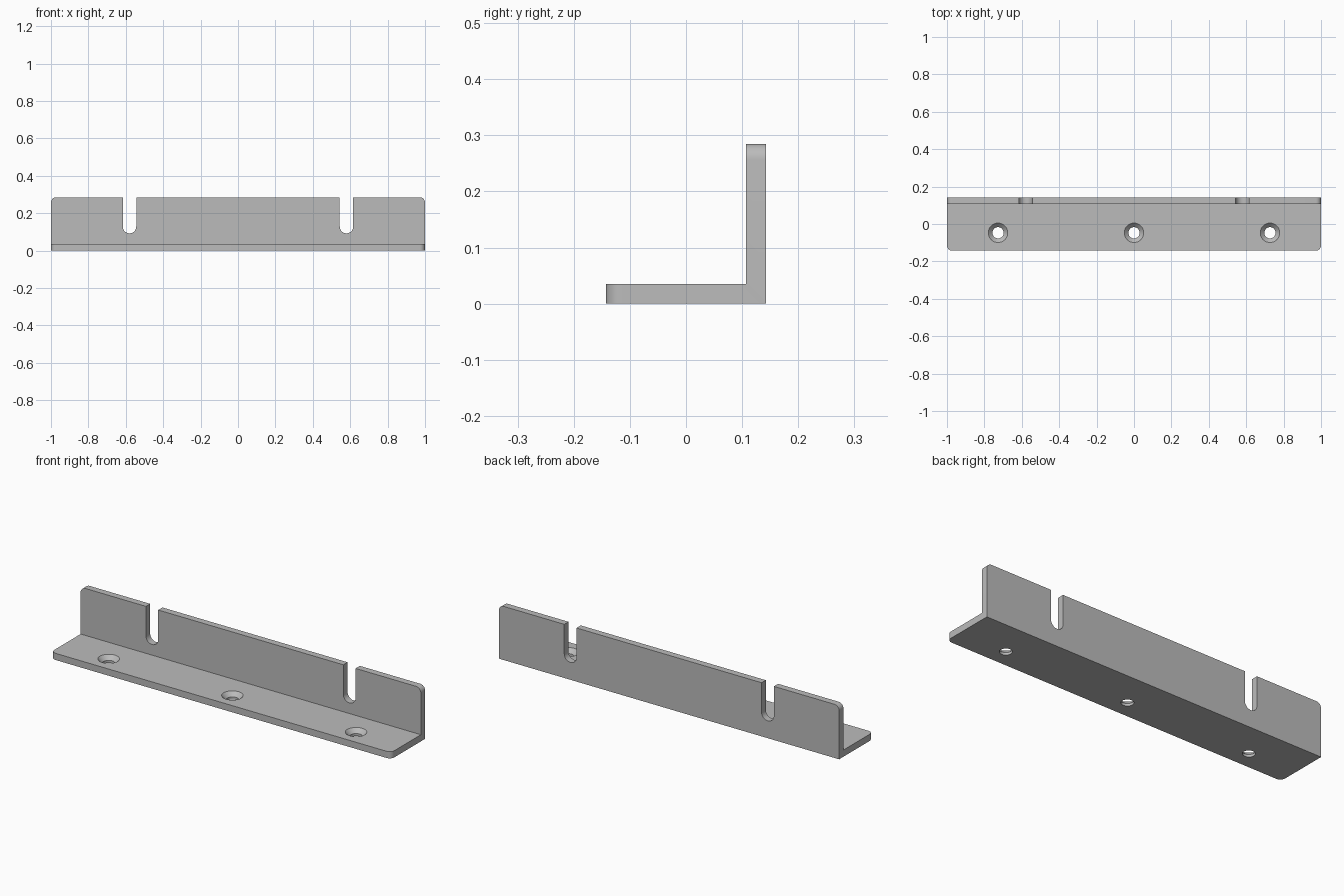
import bpy, bmesh, math
from mathutils import Matrix, Vector

LENGTH, DEPTH, HEIGHT, THICK = 2.0, 0.285, 0.285, 0.0355
CORNER = 0.028
SLOT_X, SLOT_R, SLOT_BOTTOM = 0.58, 0.036, 0.092
HOLE_X, HOLE_Y, HOLE_R, SINK_R = 0.727, -0.047, 0.03, 0.052
SINK_DEPTH = SINK_R - HOLE_R

cube = bpy.data.objects.get("Cube")
if cube:
    bpy.data.objects.remove(cube, do_unlink=True)

# Plain grey metal
grey = bpy.data.materials.new("grey metal")
grey.use_nodes = True
colour = (0.5, 0.5, 0.5, 1)
grey.diffuse_color = colour
grey.node_tree.nodes["Principled BSDF"].inputs["Base Color"].default_value = colour


def prism(name, outline, vector):
    """Extrude a closed outline of 3D points along a vector."""
    bm = bmesh.new()
    face = bm.faces.new([bm.verts.new(p) for p in outline])
    new = bmesh.ops.extrude_face_region(bm, geom=[face])["geom"]
    verts = [g for g in new if isinstance(g, bmesh.types.BMVert)]
    bmesh.ops.translate(bm, verts=verts, vec=vector)
    return finish(name, bm)


def finish(name, bm):
    bmesh.ops.recalc_face_normals(bm, faces=bm.faces)
    mesh = bpy.data.meshes.new(name)
    bm.to_mesh(mesh)
    bm.free()
    mesh.materials.append(grey)
    obj = bpy.data.objects.new(name, mesh)
    bpy.context.collection.objects.link(obj)
    return obj


def slot_cutter(x):
    """Open-topped slot with a round bottom."""
    centre = SLOT_BOTTOM + SLOT_R
    steps = 24
    arc = [math.pi * (1 + i / steps) for i in range(steps + 1)]
    outline = [(x + SLOT_R * math.cos(a), 0, centre + SLOT_R * math.sin(a)) for a in arc]
    outline += [(x + SLOT_R, 0, HEIGHT + 0.1), (x - SLOT_R, 0, HEIGHT + 0.1)]
    return prism("slot_cutter", outline, Vector((0, DEPTH, 0)))


def hole_cutter(x):
    """Countersunk screw hole, turned from a half profile."""
    over = 0.02
    profile = [(0, -over), (HOLE_R, -over), (HOLE_R, THICK - SINK_DEPTH),
               (SINK_R + over, THICK + over), (0, THICK + over)]
    bm = bmesh.new()
    verts = [bm.verts.new((r, 0, z)) for r, z in profile]
    edges = [bm.edges.new(pair) for pair in zip(verts, verts[1:])]
    bmesh.ops.spin(bm, geom=verts + edges, axis=(0, 0, 1), cent=(0, 0, 0),
                   angle=math.tau, steps=48, use_duplicate=False)
    bmesh.ops.remove_doubles(bm, verts=bm.verts, dist=1e-5)
    bmesh.ops.transform(bm, matrix=Matrix.Translation((x, HOLE_Y, 0)), verts=bm.verts)
    return finish("hole_cutter", bm)


# L-shaped bar
front, back = -DEPTH / 2, DEPTH / 2
inner = back - THICK
section = [(front, 0), (back, 0), (back, HEIGHT), (inner, HEIGHT), (inner, THICK), (front, THICK)]
bracket = prism("angle_bracket", [(-LENGTH / 2, y, z) for y, z in section], Vector((LENGTH, 0, 0)))

# Rounded free corners of both flanges
bm = bmesh.new()
bm.from_mesh(bracket.data)
corners = []
for e in bm.edges:
    a, b = (v.co for v in e.verts)
    at_end = abs(a.x - b.x) < 1e-4
    on_front = max(a.y, b.y) < front + 1e-4
    on_top = min(a.z, b.z) > HEIGHT - 1e-4
    if at_end and (on_front or on_top):
        corners.append(e)
bmesh.ops.bevel(bm, geom=corners, offset=CORNER, segments=8, profile=0.5, affect='EDGES')
bm.to_mesh(bracket.data)
bm.free()

# Cut the slots and screw holes
bpy.context.view_layer.objects.active = bracket
cutters = [slot_cutter(s * SLOT_X) for s in (-1, 1)]
cutters += [hole_cutter(s * HOLE_X) for s in (-1, 0, 1)]
for cutter in cutters:
    cutter.hide_render = True
    mod = bracket.modifiers.new("cut", 'BOOLEAN')
    mod.operation = 'DIFFERENCE'
    mod.solver = 'EXACT'
    mod.object = cutter
    bpy.ops.object.modifier_apply(modifier=mod.name)
    bpy.data.objects.remove(cutter, do_unlink=True)

# Smooth the curved faces, keep the edges sharp
bpy.ops.object.select_all(action='DESELECT')
bracket.select_set(True)
bpy.ops.object.shade_smooth_by_angle(angle=math.radians(30))
